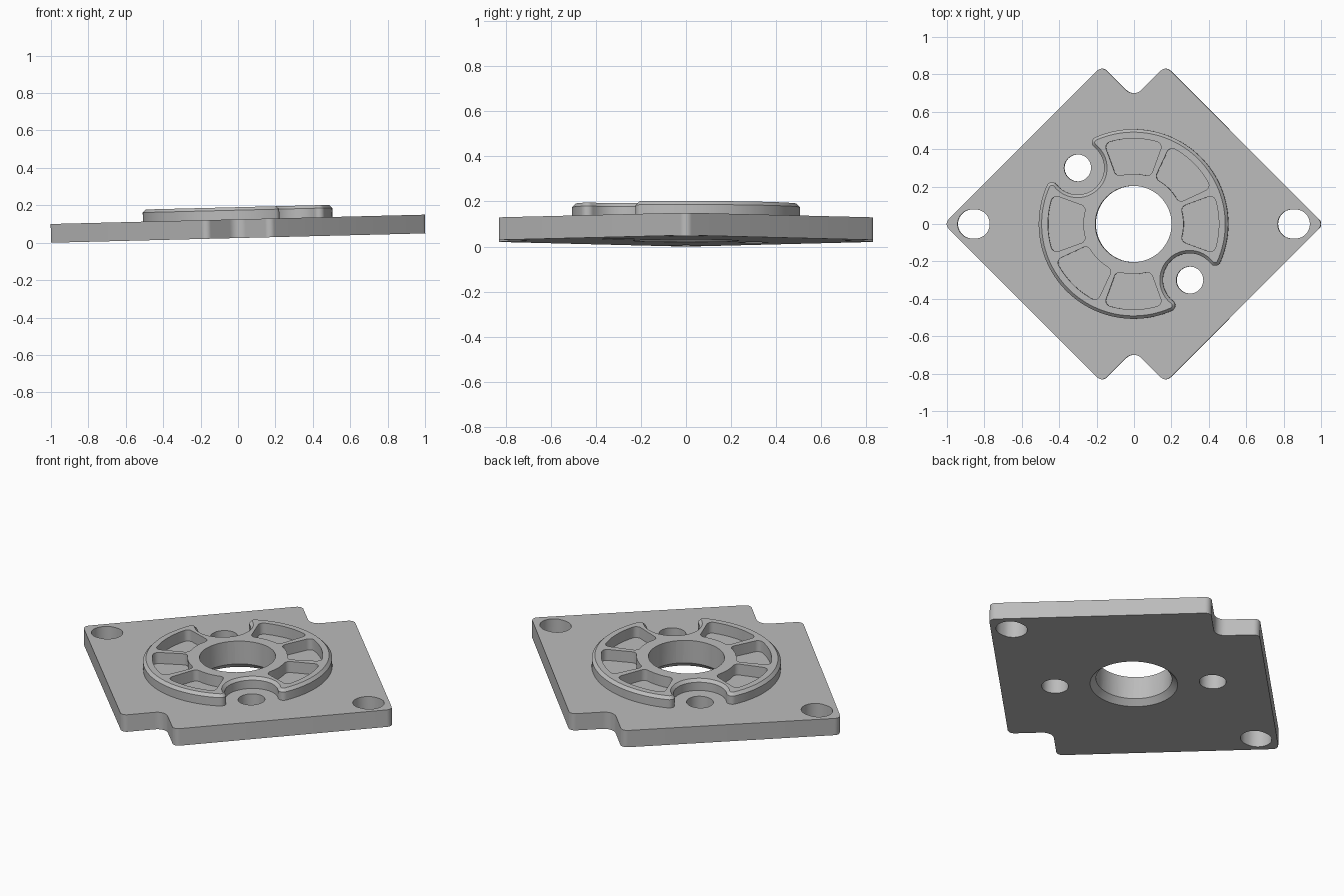
import bpy, bmesh, math
from mathutils import Vector, Matrix
from math import sin, cos, pi, acos, asin, radians

if "Cube" in bpy.data.objects:
    bpy.data.objects.remove(bpy.data.objects["Cube"])

PLATE_TOP, BOSS_TOP, CHAMFER = 0.1, 0.165, 0.016
BOSS_R, RELIEF_R, FILLET, BOLT = 0.507, 0.143, 0.03, 0.424
TILT = radians(1.43)

metal = bpy.data.materials.new("grey metal")
metal.use_nodes = True
GREY = (0.5, 0.5, 0.5, 1)
metal.diffuse_color = GREY
metal.node_tree.nodes["Principled BSDF"].inputs["Base Color"].default_value = GREY


def arc(cx, cy, r, a0, a1, n):
    return [Vector((cx + r * cos(a0 + (a1 - a0) * i / n),
                    cy + r * sin(a0 + (a1 - a0) * i / n))) for i in range(n + 1)]


def spin(points, angle):
    return [Matrix.Rotation(angle, 2) @ p for p in points]


def prism(name, outline, z0, z1, chamfer=0):
    """Extrude an outline, optionally with a chamfered top rim."""
    pts = []
    for p in outline:
        if not pts or (p - pts[-1]).length > 1e-4:
            pts.append(p)
    if (pts[0] - pts[-1]).length < 1e-4:
        pts.pop()
    bm = bmesh.new()
    base = bm.faces.new([bm.verts.new((p.x, p.y, z0)) for p in pts])
    made = bmesh.ops.extrude_face_region(bm, geom=[base], use_keep_orig=True)["geom"]
    top = [g for g in made if isinstance(g, bmesh.types.BMFace)][0]
    bmesh.ops.translate(bm, vec=(0, 0, z1 - chamfer - z0), verts=top.verts)
    bmesh.ops.recalc_face_normals(bm, faces=bm.faces)
    if chamfer:
        bmesh.ops.inset_region(bm, faces=[top], thickness=chamfer, use_even_offset=True)
        bmesh.ops.translate(bm, vec=(0, 0, chamfer), verts=top.verts)
    return finish(name, bm)


def finish(name, bm):
    mesh = bpy.data.meshes.new(name)
    bm.to_mesh(mesh)
    bm.free()
    mesh.materials.append(metal)
    ob = bpy.data.objects.new(name, mesh)
    bpy.context.collection.objects.link(ob)
    return ob


def combine(target, tool, operation):
    """Apply a boolean and discard the tool object."""
    mod = target.modifiers.new("boolean", 'BOOLEAN')
    mod.operation, mod.object, mod.solver = operation, tool, 'EXACT'
    graph = bpy.context.evaluated_depsgraph_get()
    graph.update()
    mesh = bpy.data.meshes.new_from_object(target.evaluated_get(graph))
    target.modifiers.clear()
    target.data = mesh
    bpy.data.objects.remove(tool)


# Diamond plate with rounded right-angle corners and two notches
half = [((1.015, 0), 0.035), ((0.17, 0.845), 0.035), ((0, 0.675), 0.06), ((-0.17, 0.845), 0.035)]
corners = [(Vector(p), r) for p, r in half] + [(-Vector(p), r) for p, r in half]
outline = []
for i, (p, r) in enumerate(corners):
    u = (corners[i - 1][0] - p).normalized()
    v = (corners[(i + 1) % len(corners)][0] - p).normalized()
    for k in range(9):
        t = k * pi / 16
        outline.append(p + r * (u + v) - r * (v * cos(t) + u * sin(t)))
plate = prism("flange_plate", outline, 0, PLATE_TOP)

# Raised boss: a disc with two filleted reliefs around the bolt holes
near, far = BOSS_R - FILLET, RELIEF_R + FILLET
a = acos((near**2 + BOLT**2 - far**2) / (2 * BOLT * near))
b = acos((BOLT**2 + far**2 - near**2) / (2 * BOLT * far))
fx, fy = near * cos(a), near * sin(a)
side = (arc(fx, -fy, FILLET, -a, b, 8) + arc(BOLT, 0, RELIEF_R, pi + b, pi - b, 24)
        + arc(fx, fy, FILLET, -b, a, 8) + arc(0, 0, BOSS_R, a, pi - a, 48))
boss = prism("boss", spin(side + spin(side, pi), -pi / 4), PLATE_TOP / 2, BOSS_TOP, CHAMFER)

# Six rounded pockets between the ribs
inner, outer, spread, rc = 0.268, 0.457, radians(20), 0.03
to = spread - asin(rc / (outer - rc))
ti = spread - asin(rc / (inner + rc))
co, ci = outer - rc, inner + rc
upper = (arc(0, 0, outer, 0, to, 8)
         + arc(co * cos(to), co * sin(to), rc, to, spread + pi / 2, 8)
         + arc(ci * cos(ti), ci * sin(ti), rc, spread + pi / 2, ti + pi, 8)
         + arc(0, 0, inner, ti, 0, 8))
pocket = upper + [Vector((p.x, -p.y)) for p in reversed(upper)]
for step in (0, 1, 2, 4, 5, 6):
    combine(boss, prism("pocket", spin(pocket, step * pi / 4), 0, 0.3), 'DIFFERENCE')
combine(plate, boss, 'UNION')

# Central bore with a chamfer underneath
combine(plate, prism("bore", arc(0, 0, 0.204, 0, 2 * pi, 64), -0.1, 0.3), 'DIFFERENCE')
bm = bmesh.new()
bmesh.ops.create_cone(bm, cap_ends=True, segments=64, radius1=0.26, radius2=0.18,
                      depth=0.08, matrix=Matrix.Translation((0, 0, 0.015)))
combine(plate, finish("bore_chamfer", bm), 'DIFFERENCE')

# Bolt holes and slotted corner holes
for s in (-1, 1):
    bolt = arc(0.3 * s, -0.3 * s, 0.072, 0, 2 * pi, 40)
    combine(plate, prism("bolt_hole", bolt, -0.1, 0.3), 'DIFFERENCE')
    slot = (arc(0.856 * s + 0.008, 0, 0.078, -pi / 2, pi / 2, 20)
            + arc(0.856 * s - 0.008, 0, 0.078, pi / 2, 3 * pi / 2, 20))
    combine(plate, prism("corner_slot", slot, -0.1, 0.3), 'DIFFERENCE')

# Slight tilt, resting on the left-hand tip
plate.data.transform(Matrix.Translation((0.001, 0, sin(TILT))) @ Matrix.Rotation(-TILT, 4, 'Y'))
bpy.context.view_layer.objects.active = plate
plate.select_set(True)
bpy.ops.object.shade_smooth_by_angle(angle=radians(30))
